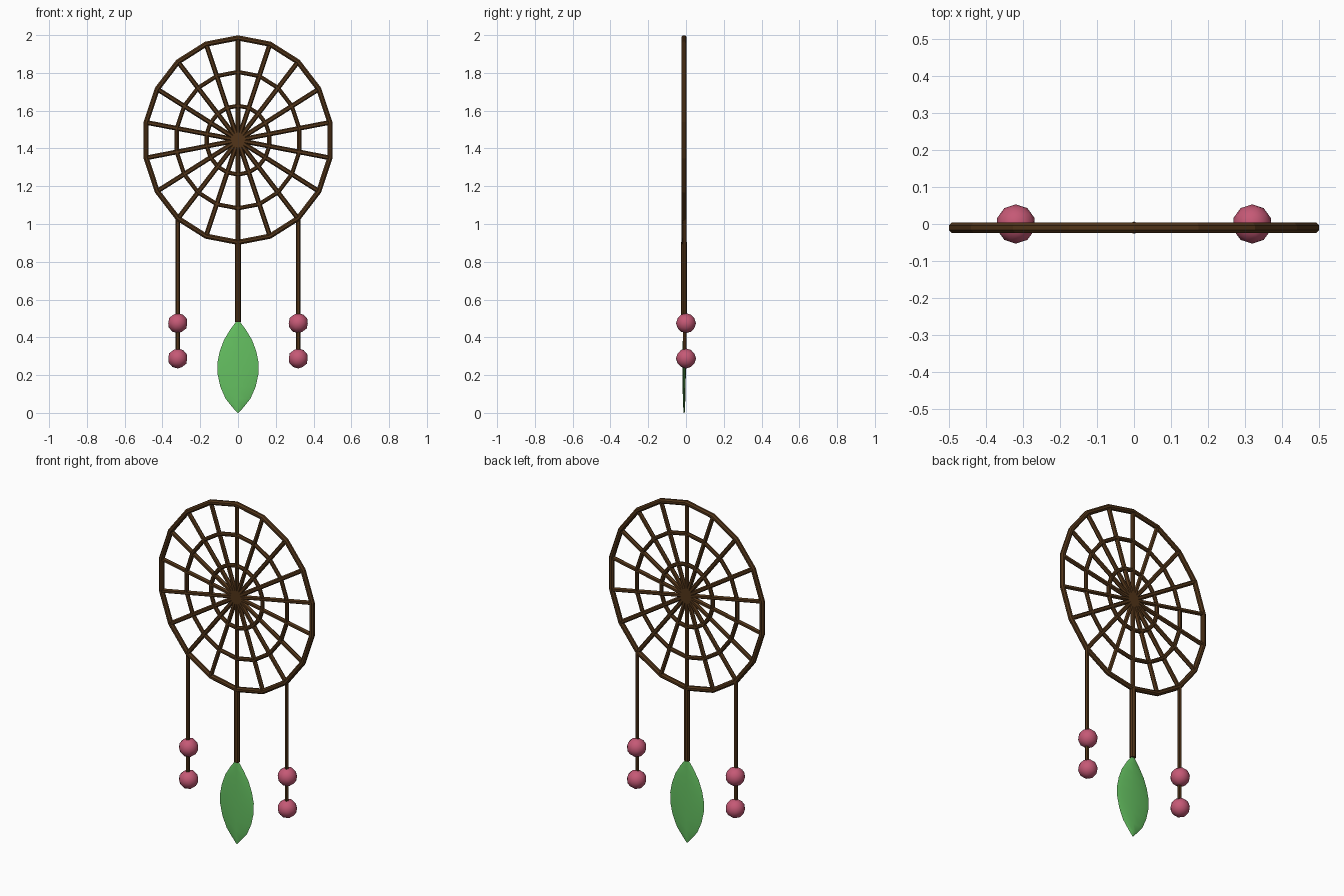
import bpy, bmesh
from math import sin, cos, pi, radians
from mathutils import Vector

if "Cube" in bpy.data.objects:
    bpy.data.objects.remove(bpy.data.objects["Cube"])

N = 18                 # spokes and sides of every hoop
CZ = 1.444             # height of the hoop centre
Y = -0.01              # depth of the woven parts


def material(name, rgb):
    m = bpy.data.materials.new(name)
    m.diffuse_color = (*rgb, 1)
    m.use_nodes = True
    m.node_tree.nodes["Principled BSDF"].inputs["Base Color"].default_value = m.diffuse_color
    return m


WOOD = material("brown_wood", (0.085, 0.036, 0.010))
PINK = material("pink_bead", (0.56, 0.10, 0.18))
GREEN = material("green_leaf", (0.13, 0.53, 0.12))


def finish(name, bm, mat, smooth_angle=None):
    bmesh.ops.recalc_face_normals(bm, faces=bm.faces)
    me = bpy.data.meshes.new(name)
    bm.to_mesh(me)
    bm.free()
    me.materials.append(mat)
    ob = bpy.data.objects.new(name, me)
    bpy.context.collection.objects.link(ob)
    if smooth_angle:
        bpy.ops.object.select_all(action='DESELECT')
        ob.select_set(True)
        bpy.context.view_layer.objects.active = ob
        bpy.ops.object.shade_smooth_by_angle(angle=radians(smooth_angle))
    return ob


def skin(bm, rings, closed=False):
    """Bridge a list of vertex rings with quads."""
    k = len(rings[0])
    for i in range(len(rings) if closed else len(rings) - 1):
        a, b = rings[i], rings[(i + 1) % len(rings)]
        for j in range(k):
            bm.faces.new((a[j], a[(j + 1) % k], b[(j + 1) % k], b[j]))
    if not closed:
        bm.faces.new(rings[0])
        bm.faces.new(rings[-1])


def rod(bm, p, q, r, sides=6):
    """Straight rod in the xz plane."""
    p, q = Vector(p), Vector(q)
    side = (q - p).normalized().cross(Vector((0, 1, 0)))
    skin(bm, [[bm.verts.new(c + side * r * cos(2 * pi * j / sides)
                            + Vector((0, r * sin(2 * pi * j / sides), 0)))
               for j in range(sides)] for c in (p, q)])


def hoop(name, rx, rz, r, sides=8):
    bm = bmesh.new()
    rings = []
    for i in range(N):
        a = 2 * pi * i / N
        ring = []
        for j in range(sides):
            t = 2 * pi * (j + 0.5) / sides
            o = r * cos(t)
            ring.append(bm.verts.new(((rx + o) * sin(a), Y + r * sin(t), CZ + (rz + o) * cos(a))))
        rings.append(ring)
    skin(bm, rings, closed=True)
    return finish(name, bm, WOOD)


# Outer hoop and the two web hoops
hoop("outer_hoop", 0.494, 0.541, 0.015)
hoop("middle_web_hoop", 0.329, 0.361, 0.012)
hoop("inner_web_hoop", 0.168, 0.182, 0.012)

# Spokes
bm = bmesh.new()
for i in range(N):
    a = 2 * pi * i / N
    rod(bm, (0, Y, CZ), (0.494 * sin(a), Y, CZ + 0.541 * cos(a)), 0.0125)
finish("web_spokes", bm, WOOD)

# Central stem
bm = bmesh.new()
rod(bm, (0, Y, 0.905), (0, Y, 0.48), 0.0165, 8)
finish("leaf_stem", bm, WOOD)

# Side strings with two beads each
for side, sx in (("left", -1), ("right", 1)):
    x = sx * 0.319
    bm = bmesh.new()
    rod(bm, (x, -0.006, 1.03), (x, -0.006, 0.27), 0.011)
    finish(side + "_string", bm, WOOD)
    for label, z in (("upper", 0.475), ("lower", 0.288)):
        bm = bmesh.new()
        bmesh.ops.create_icosphere(bm, subdivisions=2, radius=0.053)
        bmesh.ops.translate(bm, verts=bm.verts, vec=(x, 0, z))
        finish(f"{side}_{label}_bead", bm, PINK, 40)

# Leaf: thin lens section following a half-width profile (z, half width)
profile = [(0.488, 0.006), (0.44, 0.042), (0.385, 0.075), (0.325, 0.097), (0.265, 0.109),
           (0.205, 0.108), (0.14, 0.094), (0.075, 0.066), (0.03, 0.030), (0.0, 0.003)]
bm = bmesh.new()
rings = []
for z, w in profile:
    d = 0.003 + 0.055 * w
    rings.append([bm.verts.new((w * cos(t), Y + d * sin(t), z))
                  for t in (2 * pi * j / 8 for j in range(8))])
skin(bm, rings)
finish("leaf", bm, GREEN, 60)
